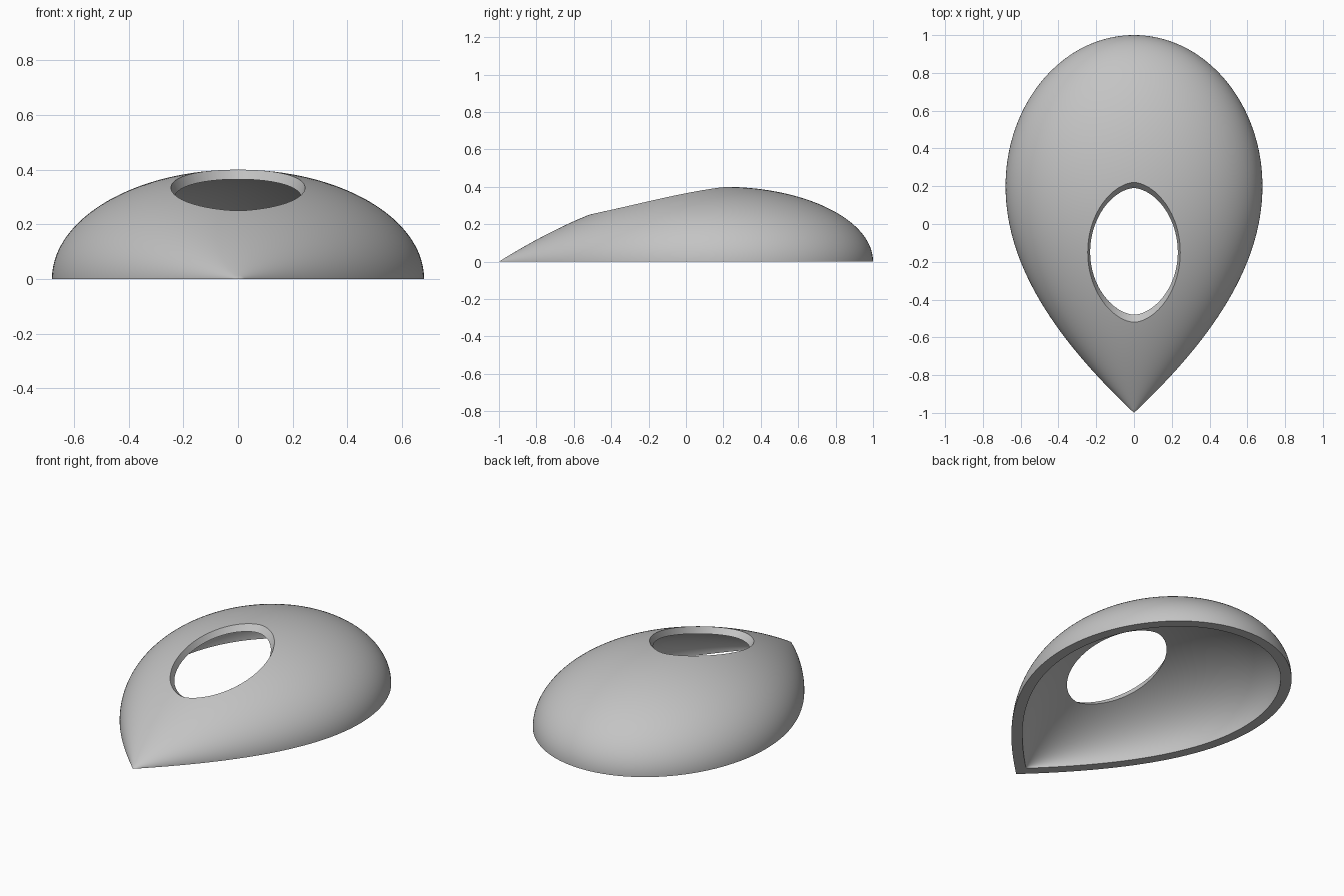
import bpy
import bmesh
import math
from mathutils import Vector
from mathutils.geometry import interpolate_bezier

if "Cube" in bpy.data.objects:
    bpy.data.objects.remove(bpy.data.objects["Cube"])

FLATTEN = 0.588      # height of the dome relative to its half width
THICK = 0.06         # wall thickness before flattening
STEPS = 96           # divisions over the arch

grey = bpy.data.materials.new("plain_grey")
grey.use_nodes = True
grey.diffuse_color = (0.55, 0.55, 0.55, 1)
grey.node_tree.nodes["Principled BSDF"].inputs["Base Color"].default_value = (0.55, 0.55, 0.55, 1)


def make_object(name, bm):
    bmesh.ops.recalc_face_normals(bm, faces=bm.faces)
    mesh = bpy.data.meshes.new(name)
    bm.to_mesh(mesh)
    bm.free()
    mesh.materials.append(grey)
    obj = bpy.data.objects.new(name, mesh)
    bpy.context.collection.objects.link(obj)
    return obj


def bezier(points, count):
    return [Vector(p[:2]) for p in interpolate_bezier(*[Vector((a, b, 0)) for a, b in points], count)]


# Teardrop profiles as (y, half width), from pointed front to round back
K = 0.5523
front = bezier([(-1, 0), (-0.65, 0.37), (-0.25, 0.68), (0.2, 0.68)], 48)
back = bezier([(0.2, 0.68), (0.2 + 0.8 * K, 0.68), (1, 0.68 * K), (1, 0)], 40)
outer = front + back[1:]

inner = []
tip_y = -1 + THICK / math.sin(math.atan2(0.37, 0.35))
for i, p in enumerate(outer):
    d = (outer[min(i + 1, len(outer) - 1)] - outer[max(i - 1, 0)]).normalized()
    q = p + Vector((d.y, -d.x)) * THICK
    if q.y <= 0 or q.x < tip_y:
        q = Vector((tip_y, 0))
    inner.append(q)
inner[-1] = Vector((1 - THICK, 0))


def surface_height(profile, x, y):
    for a, b in zip(profile, profile[1:]):
        if a.x <= y <= b.x and b.x > a.x:
            w = a.y + (b.y - a.y) * (y - a.x) / (b.x - a.x)
            return FLATTEN * math.sqrt(max(w * w - x * x, 0))
    return 0


# Hollow dome: both profiles swept over a half turn, joined by a flat base rim
bm = bmesh.new()


def sweep(profile):
    rows = []
    for p in profile:
        row = []
        for k in range(STEPS + 1):
            a = math.pi * k / STEPS
            row.append(bm.verts.new((p.y * math.cos(a), p.x, FLATTEN * p.y * math.sin(a))))
        rows.append(row)
    for r, s in zip(rows, rows[1:]):
        for k in range(STEPS):
            bm.faces.new((r[k], r[k + 1], s[k + 1], s[k]))
    return rows


out_rows, in_rows = sweep(outer), sweep(inner)
for i in range(len(outer) - 1):
    for k in (0, STEPS):
        bm.faces.new((out_rows[i][k], out_rows[i + 1][k], in_rows[i + 1][k], in_rows[i][k]))
bmesh.ops.remove_doubles(bm, verts=bm.verts, dist=0.0002)
shell = make_object("teardrop_shell", bm)


# Opening: tapered plug following an almond outline on both surfaces
def outline(a, half_width, y_front, y_back):
    c = math.cos(a)
    x = half_width * math.copysign(abs(c) ** 1.15, c)
    mid = -0.15
    s = math.sin(a)
    return x, mid + s * ((y_back - mid) if s > 0 else (mid - y_front))


bm = bmesh.new()
tops, bottoms = [], []
COUNT = 96
for k in range(COUNT):
    a = 2 * math.pi * k / COUNT
    x, y = outline(a, 0.245, -0.52, 0.22)
    p = Vector((x, y, surface_height(outer, x, y)))
    x, y = outline(a, 0.232, -0.48, 0.19)
    q = Vector((x, y, surface_height(inner, x, y)))
    tops.append(bm.verts.new(p + (p - q)))
    bottoms.append(bm.verts.new(q - (p - q)))
peak = bm.verts.new((0, -0.15, 0.8))
root = bm.verts.new((0, -0.15, 0.05))
for k in range(COUNT):
    n = (k + 1) % COUNT
    bm.faces.new((tops[k], tops[n], bottoms[n], bottoms[k]))
    bm.faces.new((tops[k], tops[n], peak))
    bm.faces.new((bottoms[k], bottoms[n], root))
plug = make_object("opening_cutter", bm)
plug.hide_render = True

cut = shell.modifiers.new("opening", "BOOLEAN")
cut.operation = "DIFFERENCE"
cut.solver = "EXACT"
cut.object = plug

bpy.ops.object.select_all(action="DESELECT")
shell.select_set(True)
bpy.context.view_layer.objects.active = shell
bpy.ops.object.modifier_apply(modifier=cut.name)
bpy.data.objects.remove(plug)
bpy.ops.object.shade_smooth_by_angle(angle=math.radians(35))
